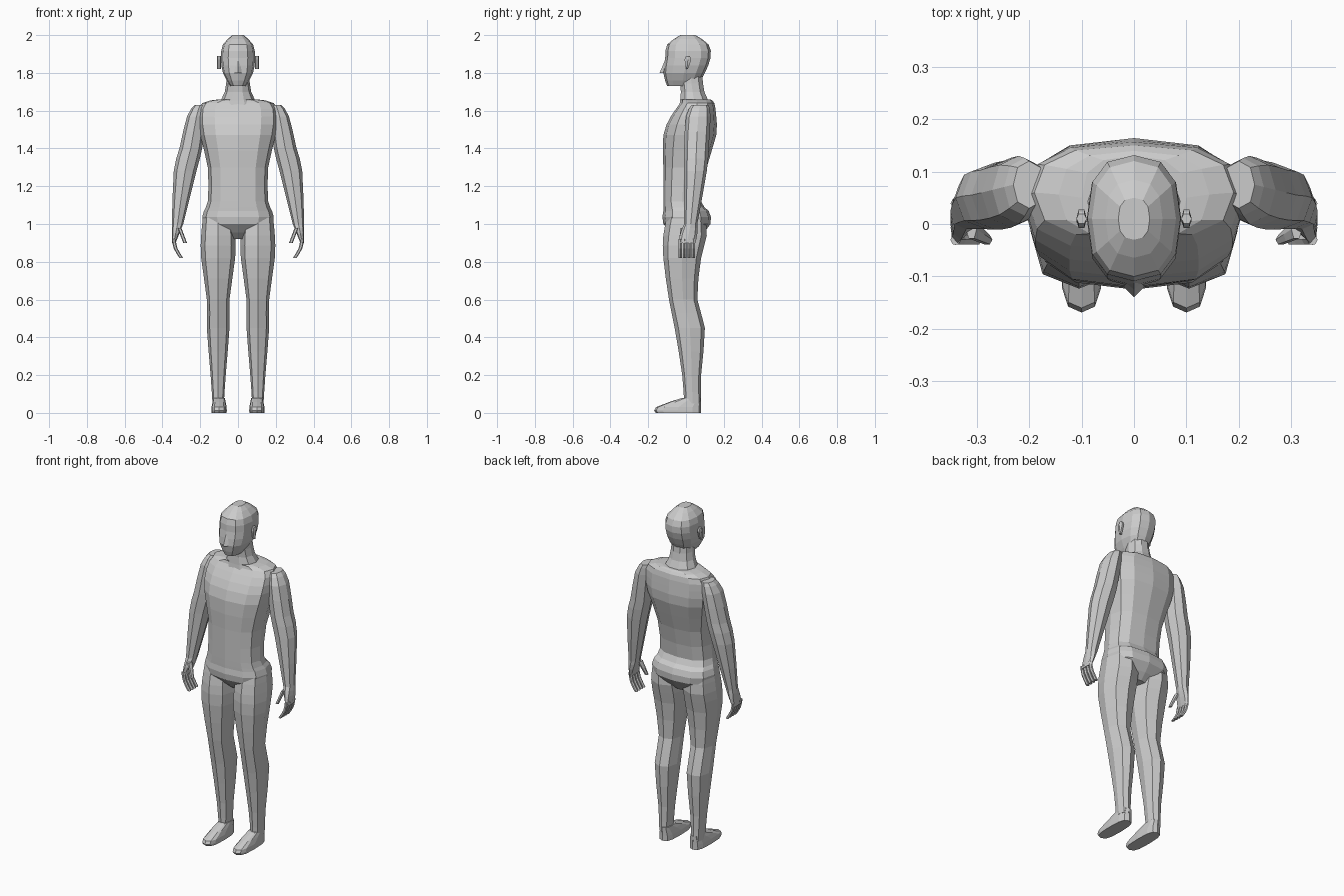
import bpy
import bmesh
import math
from mathutils import Vector

# Remove the default object only
default_cube = bpy.data.objects.get("Cube")
if default_cube:
    bpy.data.objects.remove(default_cube, do_unlink=True)

# One plain grey for the whole figure
grey_colour = (0.6, 0.6, 0.6, 1)
clay = bpy.data.materials.new("clay_grey")
clay.use_nodes = True
clay.diffuse_color = grey_colour
clay.node_tree.nodes["Principled BSDF"].inputs["Base Color"].default_value = grey_colour


def add_between_rings(rings):
    """Insert a ring on a smooth curve between every two neighbouring rings."""
    rings = [Vector(ring) for ring in rings]
    padded = [rings[0]] + rings + [rings[-1]]
    result = []
    for before, lower, upper, after in zip(padded, padded[1:], padded[2:], padded[3:]):
        bulge = (lower + upper - before - after) / 16
        result += [lower, (lower + upper) / 2 + bulge]
    return result + [rings[-1]]


def rounded_power(value, boxiness):
    return math.copysign(abs(value) ** (2 / boxiness), value)


def loft(name, rings, side=1, sides=8, boxiness=2.2):
    """Skin horizontal rounded-box rings: (centre x, z, half width, front y, back y)."""
    bm = bmesh.new()
    loops = []
    for x, z, half_width, front, back in add_between_rings(rings):
        middle, half_depth = (front + back) / 2, (back - front) / 2
        loop = []
        for step in range(sides):
            angle = math.tau * step / sides
            across = half_width * rounded_power(math.cos(angle), boxiness)
            along = half_depth * rounded_power(math.sin(angle), boxiness)
            loop.append(bm.verts.new((side * x + across, middle + along, z)))
        loops.append(loop)

    for lower, upper in zip(loops, loops[1:]):
        for step in range(sides):
            bm.faces.new((lower[step - 1], lower[step], upper[step], upper[step - 1]))
    bm.faces.new(loops[0])
    bm.faces.new(loops[-1])
    bmesh.ops.recalc_face_normals(bm, faces=bm.faces)

    mesh = bpy.data.meshes.new(name)
    bm.to_mesh(mesh)
    bm.free()
    mesh.materials.append(clay)
    part = bpy.data.objects.new(name, mesh)
    bpy.context.collection.objects.link(part)


def straight_column(x, rings):
    """Give every ring of an upright part the same centre x."""
    return [(x, *ring) for ring in rings]


# Torso, from the crotch up to the base of the neck
chest_front = -0.12
loft("torso", straight_column(0, [
    (.92, .05, -.04, .06),
    (1, .18, chest_front, .13),
    (1.07, .18, chest_front, .12),
    (1.12, .16, chest_front, .08),
    (1.3, .16, chest_front, .11),
    (1.47, .2, chest_front, .16),
    (1.57, .21, -.08, .16),
    (1.64, .19, -.03, .15),
    (1.66, .1, -.03, .13),
]), sides=12, boxiness=2.6)

# Neck, head and nose
loft("neck", straight_column(0, [
    (1.62, .11, -.04, .14),
    (1.7, .07, -.03, .1),
    (1.78, .06, -.04, .09),
]), sides=10)
loft("head", straight_column(0, [
    (1.73, .04, -.1, .06),
    (1.8, .08, -.12, .1),
    (1.88, .09, -.11, .13),
    (1.95, .08, -.1, .12),
    (2, .03, -.03, .05),
]), sides=12, boxiness=2.5)
loft("nose", straight_column(0, [
    (1.8, .02, -.14, -.1),
    (1.87, .01, -.11, -.1),
]), sides=4, boxiness=2)

for side_name, side in (("left", 1), ("right", -1)):
    # Ear
    loft(f"{side_name}_ear", straight_column(.1, [
        (1.82, .01, 0, .01),
        (1.87, .01, -.01, .03),
        (1.89, .01, 0, .02),
    ]), side, sides=6)

    # Arm, shoulder to wrist
    loft(f"{side_name}_arm", [
        (.2, 1.63, .03, .03, .12),
        (.22, 1.57, .05, 0, .13),
        (.25, 1.4, .06, -.01, .12),
        (.28, 1.28, .06, -.01, .11),
        (.32, 1, .03, -.01, .06),
    ], side)

    # Hand: palm, thumb and four fingers curling inward
    loft(f"{side_name}_palm", [
        (.32, 1, .03, -.01, .06),
        (.33, .95, .02, -.03, .06),
        (.34, .9, .01, -.04, .05),
    ], side)
    loft(f"{side_name}_thumb", [
        (.31, .98, .01, -.03, .01),
        (.28, .9, .01, -.04, -.02),
    ], side, sides=6)
    finger_width = 0.02
    for place, finger in enumerate(("index", "middle", "ring", "little")):
        front = -2 * finger_width + place * finger_width * 1.15
        back = front + finger_width
        loft(f"{side_name}_{finger}_finger", [
            (.34, .92, .01, front, back),
            (.33, .87, .01, front, back),
            (.3, .82, .01, front, back),
        ], side, sides=6)

    # Leg, hip to ankle
    loft(f"{side_name}_leg", straight_column(.105, [
        (1.04, .08, -.1, .1),
        (.94, .09, chest_front, .11),
        (.82, .09, chest_front, .08),
        (.6, .06, -.09, .06),
        (.45, .06, -.06, .1),
        (.2, .04, -.02, .08),
        (.05, .03, -.01, .08),
    ]), side, boxiness=2.4)

    # Foot: flat sole, with the instep sloping up to the ankle
    loft(f"{side_name}_foot", straight_column(.1, [
        (0, .04, -.16, .08),
        (.03, .04, -.16, .08),
        (.08, .03, -.02, .08),
    ]), side, sides=12, boxiness=3)
